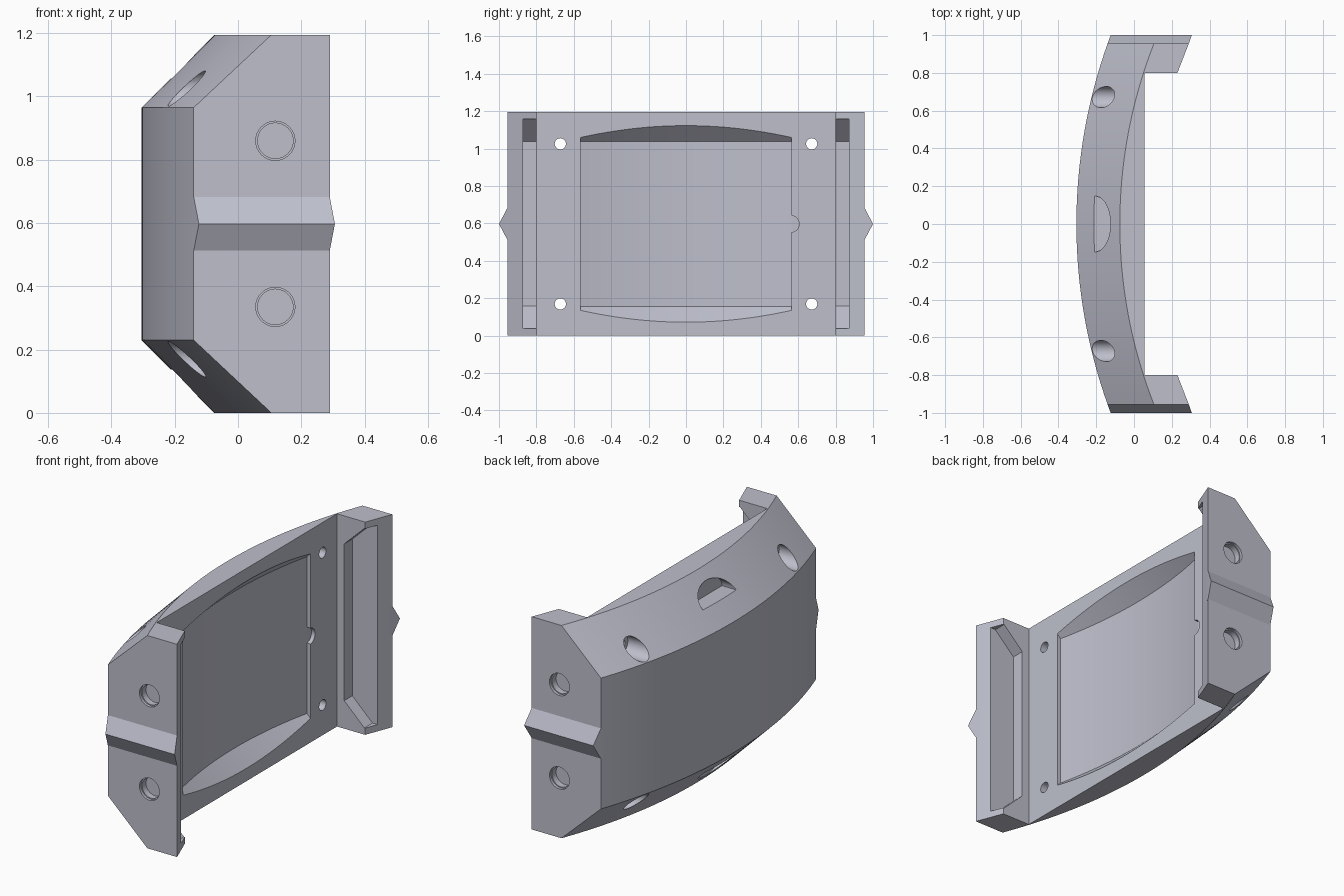
import bpy, bmesh
from math import sqrt, pi, cos, sin
from mathutils import Matrix, Vector

if "Cube" in bpy.data.objects:
    bpy.data.objects.remove(bpy.data.objects["Cube"])

H = 1.195            # overall height
MID = H / 2
AXIS = 2.541         # x of the shell's bend axis
R_OUT = 2.846        # outer bend radius
END = 0.955          # end face distance from centre
CH = 0.23            # 45 degree chamfer

grey = bpy.data.materials.new("lavender grey")
grey.use_nodes = True
colour = (0.51, 0.52, 0.60, 1)
grey.diffuse_color = colour
grey.node_tree.nodes["Principled BSDF"].inputs["Base Color"].default_value = colour


def finish(name, bm):
    bmesh.ops.recalc_face_normals(bm, faces=bm.faces)
    me = bpy.data.meshes.new(name)
    bm.to_mesh(me)
    bm.free()
    me.materials.append(grey)
    ob = bpy.data.objects.new(name, me)
    bpy.context.collection.objects.link(ob)
    return ob


def arc_x(r, y):
    return AXIS - sqrt(r * r - y * y)


def loft(name, levels, half, back, steps=40):
    """Stack of curved sections; levels are (z, bend radius)."""
    bm = bmesh.new()
    loops = []
    for z, r in levels:
        ys = [half * (2 * i / steps - 1) for i in range(steps + 1)]
        pts = [(arc_x(r, y), y) for y in ys] + back
        loops.append([bm.verts.new((x, y, z)) for x, y in pts])
    n = len(loops[0])
    for a, b in zip(loops, loops[1:]):
        for i in range(n):
            j = (i + 1) % n
            bm.faces.new((a[i], a[j], b[j], b[i]))
    bm.faces.new(loops[0])
    bm.faces.new(loops[-1])
    return finish(name, bm)


def prism(name, pts, offset):
    """Polygon extruded along a vector."""
    bm = bmesh.new()
    face = bm.faces.new([bm.verts.new(p) for p in pts])
    new = bmesh.ops.extrude_face_region(bm, geom=[face])["geom"]
    bmesh.ops.translate(bm, vec=offset, verts=[v for v in new if isinstance(v, bmesh.types.BMVert)])
    return finish(name, bm)


def rod(name, a, b, r):
    a, b = Vector(a), Vector(b)
    d = b - a
    bm = bmesh.new()
    m = Matrix.Translation((a + b) / 2) @ d.to_track_quat('Z', 'Y').to_matrix().to_4x4()
    bmesh.ops.create_cone(bm, cap_ends=True, segments=32, radius1=r, radius2=r, depth=d.length, matrix=m)
    return finish(name, bm)


def combine(target, tool, op='DIFFERENCE'):
    tool.hide_render = True
    mod = target.modifiers.new("cut", 'BOOLEAN')
    mod.operation, mod.object, mod.solver = op, tool, 'EXACT'
    bpy.context.view_layer.objects.active = target
    bpy.ops.object.modifier_apply(modifier=mod.name)
    bpy.data.objects.remove(tool)


# curved shell with chamfered long edges and two end arms
half_back = [(0.29, END), (0.23, 0.8), (0.055, 0.8)]
back = half_back + [(x, -y) for x, y in reversed(half_back)]
shell = loft("curved_shell", [(0, R_OUT - CH), (CH, R_OUT), (H - CH, R_OUT), (H, R_OUT - CH)], END, back)

# shallow curved pocket with sloped ends
R_IN, FLARE, LOW = 2.571, 0.12, 0.157
pocket = loft("pocket", [(LOW - FLARE, R_IN - FLARE), (LOW, R_IN), (H - LOW, R_IN),
                         (H - LOW + FLARE, R_IN - FLARE)], 0.565, [(0.3, 0.565), (0.3, -0.565)])
combine(shell, pocket)
combine(shell, rod("pocket_notch", (0.033, 0.56, MID), (0.1, 0.56, MID), 0.045))

for s in (-1, 1):
    # inner slot of each arm
    side = [(0.10, 0.44), (0.225, 0.56), (0.4, 0.56)]
    pts = [(x, s * 0.75, MID + z) for x, z in side]
    pts += [(x, s * 0.75, MID - z) for x, z in reversed(side)]
    combine(shell, prism("arm_slot", pts, (0, s * 0.122, 0)))

    for t in (-1, 1):
        # stepped round recess in the end face
        z = MID + t * 0.2625
        for r, depth in ((0.062, 0.015), (0.056, 0.05)):
            combine(shell, rod("end_recess", (0.118, s * 1.1, z), (0.118, s * (END - depth), z), r))
        # counterbored screw hole
        y, z = s * 0.672, MID + t * 0.428
        combine(shell, rod("screw_head", (-0.5, y, z), (-0.07, y, z), 0.056))
        combine(shell, rod("screw_hole", (-0.5, y, z), (0.3, y, z), 0.03))

# half-round finger notches in the chamfers
for t in (-1, 1):
    pts = [(-0.4, 0.148 * cos(pi * i / 24), MID + t * (0.46 + 0.088 * sin(pi * i / 24))) for i in range(25)]
    combine(shell, prism("finger_notch", pts, (0.28, 0, 0)))

# pointed ridge across each end face
for s in (-1, 1):
    bm = bmesh.new()
    for y, dz in ((0.94, 0.085), (END, 0.085), (1.0, 0)):
        for x in (arc_x(R_OUT, y), 0.29 + (y - END) * 0.36):
            for z in {MID - dz, MID + dz}:
                bm.verts.new((x, s * y, z))
    bmesh.ops.convex_hull(bm, input=bm.verts)
    finish("left_ridge" if s > 0 else "right_ridge", bm)

# smooth the curved walls, keep edges sharp
bpy.ops.object.select_all(action='DESELECT')
shell.select_set(True)
bpy.context.view_layer.objects.active = shell
bpy.ops.object.shade_smooth_by_angle(angle=0.5)
